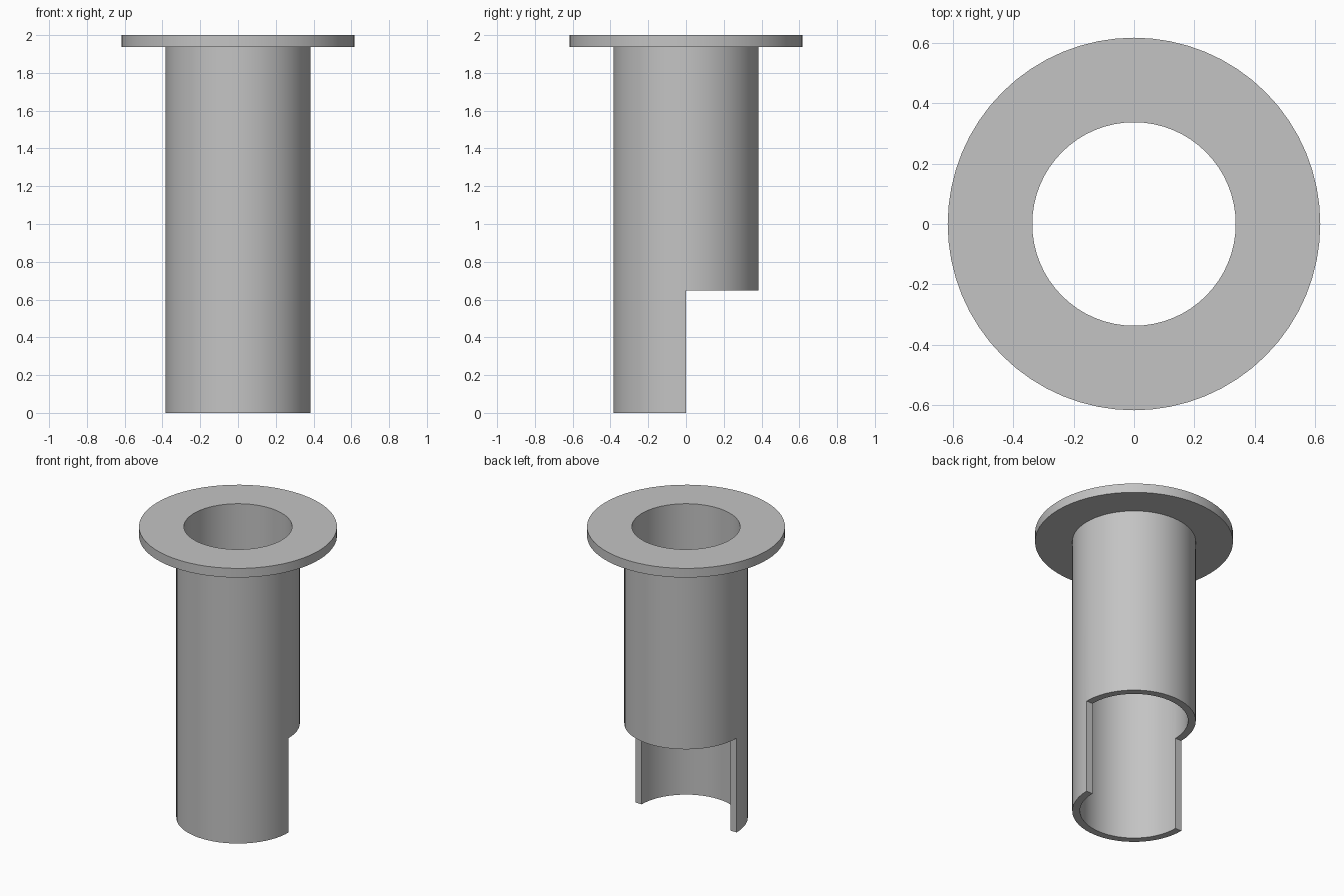
import bpy
import bmesh
from math import tau, radians

SEGMENTS = 64
BORE, TUBE, FLANGE = 0.337, 0.385, 0.617
HEIGHT, FLANGE_BOTTOM, CUT_HEIGHT = 2.0, 1.937, 0.648

default = bpy.data.objects.get("Cube")
if default:
    bpy.data.objects.remove(default, do_unlink=True)

grey = bpy.data.materials.new("plain_grey")
grey.use_nodes = True
colour = (0.55, 0.55, 0.55, 1)
grey.diffuse_color = colour
grey.node_tree.nodes["Principled BSDF"].inputs["Base Color"].default_value = colour


def lathe(name, profile):
    """Revolve a closed (radius, height) profile around z."""
    bm = bmesh.new()
    verts = [bm.verts.new((r, 0, z)) for r, z in profile]
    edges = [bm.edges.new((v, verts[(i + 1) % len(verts)])) for i, v in enumerate(verts)]
    bmesh.ops.spin(bm, geom=verts + edges, cent=(0, 0, 0), axis=(0, 0, 1),
                   angle=tau, steps=SEGMENTS, use_merge=True)
    bmesh.ops.remove_doubles(bm, verts=bm.verts, dist=1e-5)
    bmesh.ops.recalc_face_normals(bm, faces=bm.faces)
    mesh = bpy.data.meshes.new(name)
    bm.to_mesh(mesh)
    bm.free()
    obj = bpy.data.objects.new(name, mesh)
    bpy.context.collection.objects.link(obj)
    mesh.materials.append(grey)
    return obj


# Hollow tube with a flat flange around its top
sleeve = lathe("flanged_sleeve", [
    (BORE, 0), (TUBE, 0), (TUBE, FLANGE_BOTTOM),
    (FLANGE, FLANGE_BOTTOM), (FLANGE, HEIGHT), (BORE, HEIGHT)])

# Box that removes the rear half of the lower tube
bpy.ops.mesh.primitive_cube_add(size=1, location=(0, 0.5, CUT_HEIGHT - 0.5))
cutter = bpy.context.object
cutter.name = "rear_cutter"
cutter.hide_render = True

cut = sleeve.modifiers.new("rear_cutaway", "BOOLEAN")
cut.operation = "DIFFERENCE"
cut.solver = "EXACT"
cut.object = cutter

bpy.ops.object.select_all(action="DESELECT")
sleeve.select_set(True)
bpy.context.view_layer.objects.active = sleeve
bpy.ops.object.modifier_apply(modifier=cut.name)
bpy.data.objects.remove(cutter, do_unlink=True)

# Smooth round walls, crisp rims
bpy.ops.object.shade_smooth_by_angle(angle=radians(30))
